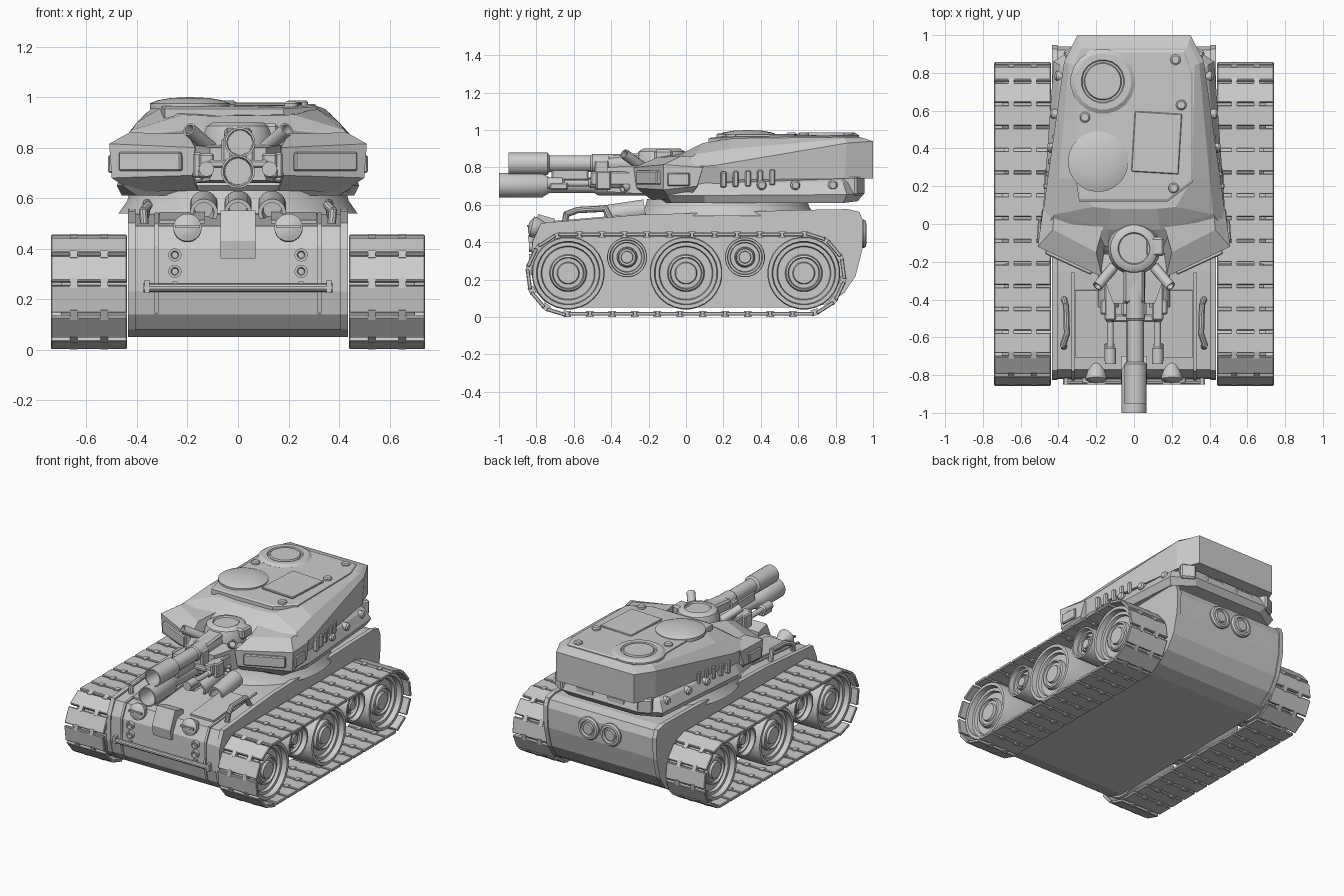
import bpy, bmesh, math
from mathutils import Vector, Matrix

def finish(name, bm, mirror=False, smooth=False, bevel=0):
    bmesh.ops.recalc_face_normals(bm, faces=bm.faces)
    for f in bm.faces:
        f.smooth = smooth
    me = bpy.data.meshes.new(name)
    bm.to_mesh(me)
    bm.free()
    if smooth:
        me.set_sharp_from_angle(angle=math.radians(32))
    ob = bpy.data.objects.new(name, me)
    bpy.context.collection.objects.link(ob)
    if bevel:
        b = ob.modifiers.new("bevel", 'BEVEL')
        b.width, b.segments = bevel, 1
    if mirror:
        ob.modifiers.new("mirror", 'MIRROR')
    return ob

def add_loft(bm, rings):
    vs = [[bm.verts.new(p) for p in r] for r in rings]
    n = len(vs[0])
    for a, b in zip(vs, vs[1:]):
        for i in range(n):
            bm.faces.new((a[i], a[(i + 1) % n], b[(i + 1) % n], b[i]))
    bm.faces.new(vs[0])
    bm.faces.new(vs[-1])

def loft(name, rings, **kw):
    bm = bmesh.new()
    add_loft(bm, rings)
    return finish(name, bm, **kw)

def sym(half):
    return half + [(-x, y, z) for x, y, z in reversed(half)]

def extrude_x(name, prof, x0, x1, **kw):
    return loft(name, [[(x, y, z) for y, z in prof] for x in (x0, x1)], **kw)

def boxes(name, items, **kw):
    bm = bmesh.new()
    for c, size, rx, rz in items:
        m = Matrix.Translation(c) @ Matrix.Rotation(rz, 4, 'Z') @ Matrix.Rotation(rx, 4, 'X') @ Matrix.Diagonal((*size, 1))
        bmesh.ops.create_cube(bm, size=1, matrix=m)
    return finish(name, bm, **kw)

def lathes(name, prof, spots, axis, n=24, **kw):
    # prof is (radius, distance along axis)
    q = Vector(axis).normalized().to_track_quat('Z', 'Y').to_matrix()
    bm = bmesh.new()
    for c in spots:
        add_loft(bm, [[Vector(c) + q @ Vector((r * math.cos(2 * math.pi * (i + .5) / n), r * math.sin(2 * math.pi * (i + .5) / n), h))
                       for i in range(n)] for r, h in ((max(r, .002), h) for r, h in prof)])
    return finish(name, bm, smooth=True, **kw)

def tube(name, pts, r, **kw):
    bm = bmesh.new()
    for a, b in zip(pts, pts[1:]):
        d = Vector(b) - Vector(a)
        m = Matrix.Translation((Vector(a) + Vector(b)) / 2) @ d.to_track_quat('Z', 'Y').to_matrix().to_4x4()
        bmesh.ops.create_cone(bm, cap_ends=True, segments=10, radius1=r, radius2=r, depth=d.length + r * .6, matrix=m)
    return finish(name, bm, smooth=True, **kw)

# Hull body and raised side frames
hull = [(-.64, .05), (-.75, .08), (-.80, .14), (-.82, .23), (-.815, .40), (-.77, .49), (-.25, .535), (.6, .56),
        (.86, .565), (.92, .55), (.94, .50), (.935, .36), (.90, .22), (.84, .13), (.75, .07), (.65, .05)]
extrude_x("hull", hull, -.42, .42)
frame = [(y * 1.008, z + (.012 if z > .4 else 0)) for y, z in hull]
extrude_x("hull_side_frame", frame, .405, .435, mirror=True)
extrude_x("hull_front_rib", [(y - .008, z + .008) for y, z in hull[:7]], .315, .33, mirror=True)

# Track plates and connecting clips around a stadium path
R, ZC, HL, N = .212, .229, .63, 32
total = 4 * HL + 2 * math.pi * R
def path(s):
    s %= total
    if s < 2 * HL:
        return HL - s, ZC - R, math.pi
    s -= 2 * HL
    if s < math.pi * R:
        a = -math.pi / 2 - s / R
        return -HL + R * math.cos(a), ZC + R * math.sin(a), a - math.pi / 2
    s -= math.pi * R
    if s < 2 * HL:
        return -HL + s, ZC + R, 0
    a = math.pi / 2 - (s - 2 * HL) / R
    return HL + R * math.cos(a), ZC + R * math.sin(a), a - math.pi / 2
plates, clips = [], []
for i in range(N):
    y, z, a = path(i * total / N)
    plates.append(((.59, y, z), (.30, .108, .02), a, 0))
    y, z, a = path((i + .5) * total / N)
    clips += [((x, y, z), (.03, .04, .033), a, 0) for x in (.53, .65)]
boxes("track_plates", plates, mirror=True, bevel=.004)
boxes("track_clips", clips, mirror=True)

# Road wheels and small return rollers
wheel = [(0, 0), (.195, 0), (.195, .25), (.19, .26), (.17, .26), (.165, .225), (.145, .225), (.14, .205), (.10, .205),
         (.095, .23), (.085, .235), (.08, .22), (.06, .22), (.055, .235), (0, .235)]
lathes("road_wheels", wheel, [(.44, y, .235) for y in (-.63, 0, .63)], (1, 0, 0), 28, mirror=True)
lathes("return_rollers", [(r * .55, h * .95) for r, h in wheel], [(.44, y, .32) for y in (-.315, .315)], (1, 0, 0), mirror=True)

# Hull front fittings
lathes("headlights", [(.03, -.05), (.05, 0), (.056, .02), (.056, .035), (.046, .04), (.03, .05), (0, .055)],
       [(.2, -.79, .475)], (0, -1, .25), mirror=True)
boxes("headlight_bars", [((.2, -.845, .487), (.1, .012, .012), 0, 0)], mirror=True)
extrude_x("front_vision_box", [(-.835, .36), (-.845, .43), (-.79, .55), (-.70, .525), (-.70, .36)], -.07, .07)
lathes("periscope_tubes", [(.055, 0), (.055, .22), (.04, .22), (.035, .12), (0, .12)],
       [(x, -.22, .575) for x in (-.135, 0, .135)], (0, -1, -.15), 20)
tube("tow_bar", [(-.37, -.835, .245), (.37, -.835, .245)], .016)
boxes("tow_bar_brackets", [((.36, -.825, .25), (.02, .05, .05), 0, 0), ((.25, -.82, .25), (.02, .03, .04), 0, 0)], mirror=True)
lathes("tow_eyes", [(.026, 0), (.026, .025), (.016, .025), (.012, .01), (0, .01)],
       [(.25, -.815, z) for z in (.31, .375)], (0, -1, 0), 14, mirror=True)
tube("deck_handles", [(.37, -.65, .49), (.375, -.64, .55), (.355, -.58, .572), (.36, -.43, .58), (.37, -.40, .52)], .017, mirror=True)
boxes("deck_panels", [((.22, -.53, .522), (.18, .36, .014), math.atan(.085), 0)], mirror=True)

# Rear exhausts
lathes("exhausts", [(.07, -.03), (.078, .01), (.07, .022), (.055, .024), (.05, .01), (.04, .01), (.036, .022), (0, .022)],
       [(.085, .94, .445)], (0, 1, 0), 20, mirror=True)

# Turret neck and lower skirt
lathes("turret_neck", [(.475, 0), (.44, .05), (.43, .09)], [(0, .22, .54)], (0, 0, 1), 32)
loft("turret_skirt", [sym(r) for r in (
    [(.14, -.14, .61), (.40, -.08, .61), (.46, .1, .61), (.40, .84, .61), (.26, .92, .62)],
    [(.15, -.18, .65), (.46, -.10, .65), (.48, .1, .65), (.425, .86, .655), (.29, .95, .66)],
    [(.15, -.14, .72), (.44, -.06, .72), (.45, .1, .72), (.39, .84, .72), (.25, .93, .725)],
    [(.14, -.1, .76), (.42, -.04, .76), (.42, .1, .76), (.33, .80, .76), (.22, .88, .76)])])

# Turret upper shell with rear overhang
loft("turret_shell", [sym(r) for r in (
    [(.14, -.08, .68), (.45, -.04, .68), (.445, .30, .735), (.36, .85, .74), (.30, 1, .74)],
    [(.14, -.12, .80), (.49, -.05, .80), (.47, .15, .81), (.37, .86, .93), (.30, 1, .94)],
    [(.14, -.03, .87), (.42, .05, .87), (.40, .24, .90), (.345, .85, .953), (.29, .96, .953)],
    [(.12, .08, .925), (.22, .09, .93), (.31, .24, .955), (.32, .84, .962), (.28, .93, .962)])])
loft("turret_cheeks", [
    [(.16, -.19, .63), (.42, -.08, .625), (.44, .01, .625), (.14, .05, .63)],
    [(.18, -.265, .69), (.50, -.12, .68), (.49, .06, .70), (.14, .08, .69)],
    [(.17, -.28, .80), (.51, -.12, .815), (.48, .09, .80), (.14, .10, .80)],
    [(.20, -.15, .855), (.43, -.03, .86), (.42, .10, .855), (.14, .06, .885)]], mirror=True)
ang = math.atan2(.15, .325)
boxes("cheek_panels", [((.345, -.2, .745), (.27, .03, .075), 0, ang), ((.502, -.04, .735), (.02, .12, .07), 0, .06)], mirror=True, bevel=.006)

# Turret side vents, bolts and rear brackets
boxes("side_vents", [((.462 - .012 * i, .2 + .065 * i, .735 + .003 * i), (.035, .03, .085), 0, .12) for i in range(5)], mirror=True, bevel=.006)
lathes("side_bolts", [(.026, 0), (.026, .05), (.018, .06), (0, .06)],
       [(.40, .40, .705), (.385, .58, .705), (.36, .78, .705)], (1, .1, 0), 12, mirror=True)
boxes("rear_brackets", [((.31, .89, .70), (.1, .1, .1), 0, -.5), ((.12, .92, .68), (.14, .05, .07), 0, 0)], mirror=True, bevel=.01)

# Turret roof plate, hatches and studs
roof = [(-.29, .12), (.18, .12), (.31, .22), (.31, .80), (.27, .92), (-.24, .92), (-.31, .82), (-.31, .25)]
loft("roof_plate", [[(x * s, .52 + (y - .52) * s, z + (.015 * min(0, (y - .3) / .2))) for x, y in roof]
                    for s, z in ((1, .93), (1, .967), (.97, .973))])
lathes("round_hatch", [(.172, 0), (.172, .02), (.15, .034), (.115, .034), (.11, .026), (.10, .026), (.095, .036), (0, .036)],
       [(-.165, .755, .952)], (0, 0, 1), 20)
lathes("domed_hatch", [(.16, 0), (.16, .022), (.13, .034), (.08, .043), (0, .047)], [(-.19, .33, .953)], (0, 0, 1), 28)
boxes("roof_access_panel", [((.12, .43, .972), (.25, .32, .014), 0, -.06)], bevel=.004)
lathes("roof_studs", [(.028, 0), (.028, .02), (.02, .027), (0, .027)],
       [(.22, .87, .96), (.25, .63, .96), (-.26, .565, .96), (.21, .19, .955)], (0, 0, 1), 12)

# Gun mantlet and cradle
lathes("mantlet", [(.10, 0), (.14, .05), (.14, .18), (.125, .22), (.10, .235), (.085, .235), (.08, .225), (0, .225)],
       [(0, -.13, .665)], (0, 0, 1), 24)
loft("gun_cradle", [sym(r) for r in (
    [(.18, -.16, .66), (.18, -.16, .80)], [(.17, -.26, .66), (.17, -.26, .81)],
    [(.11, -.42, .67), (.11, -.42, .80)])])
boxes("cradle_top", [((0, -.32, .83), (.11, .2, .08), .1, 0), ((.11, -.12, .86), (.1, .1, .07), 0, 0)], bevel=.012)

# Twin barrels with hollow sleeves
lathes("upper_barrel", [(.052, 0), (.052, .35), (.045, .36), (.045, .58), (.06, .59), (.06, .8), (.052, .8), (.048, .65), (0, .65)],
       [(.008, -.15, .82)], (0, -1, 0))
lathes("lower_barrel", [(.055, 0), (.055, .32), (.042, .34), (.042, .58), (.066, .62), (.066, .85), (.058, .85), (.052, .7), (0, .7)],
       [(0, -.15, .705)], (0, -1, 0))
boxes("barrel_clamp", [((0, -.62, .762), (.07, .2, .07), 0, 0), ((0, -.45, .76), (.13, .08, .16), 0, 0)], bevel=.01)

# Side recoil rams and guides
boxes("side_guides", [((.125, -.37, .74), (.06, .28, .075), 0, 0), ((.16, -.44, .73), (.035, .08, .1), 0, 0),
                      ((.13, -.68, .70), (.055, .1, .04), 0, 0), ((.07, -.5, .735), (.1, .04, .03), 0, 0)], mirror=True, bevel=.008)
lathes("recoil_rams", [(.026, 0), (.026, .16), (.018, .17), (.018, .3), (.03, .31), (.03, .39), (0, .39)],
       [(.125, -.35, .715)], (0, -1, 0), 14, mirror=True)

# Angled launcher tubes beside the gun
lathes("launcher_tubes", [(.028, 0), (.028, .15), (.02, .15), (.018, .1), (0, .1)], [(.11, -.23, .80)], (.75, -.9, .65), 12, mirror=True)
lathes("lower_launcher_tubes", [(.022, 0), (.022, .12), (.015, .12), (0, .1)], [(.09, -.25, .72)], (.7, -.9, -.35), 12, mirror=True)
